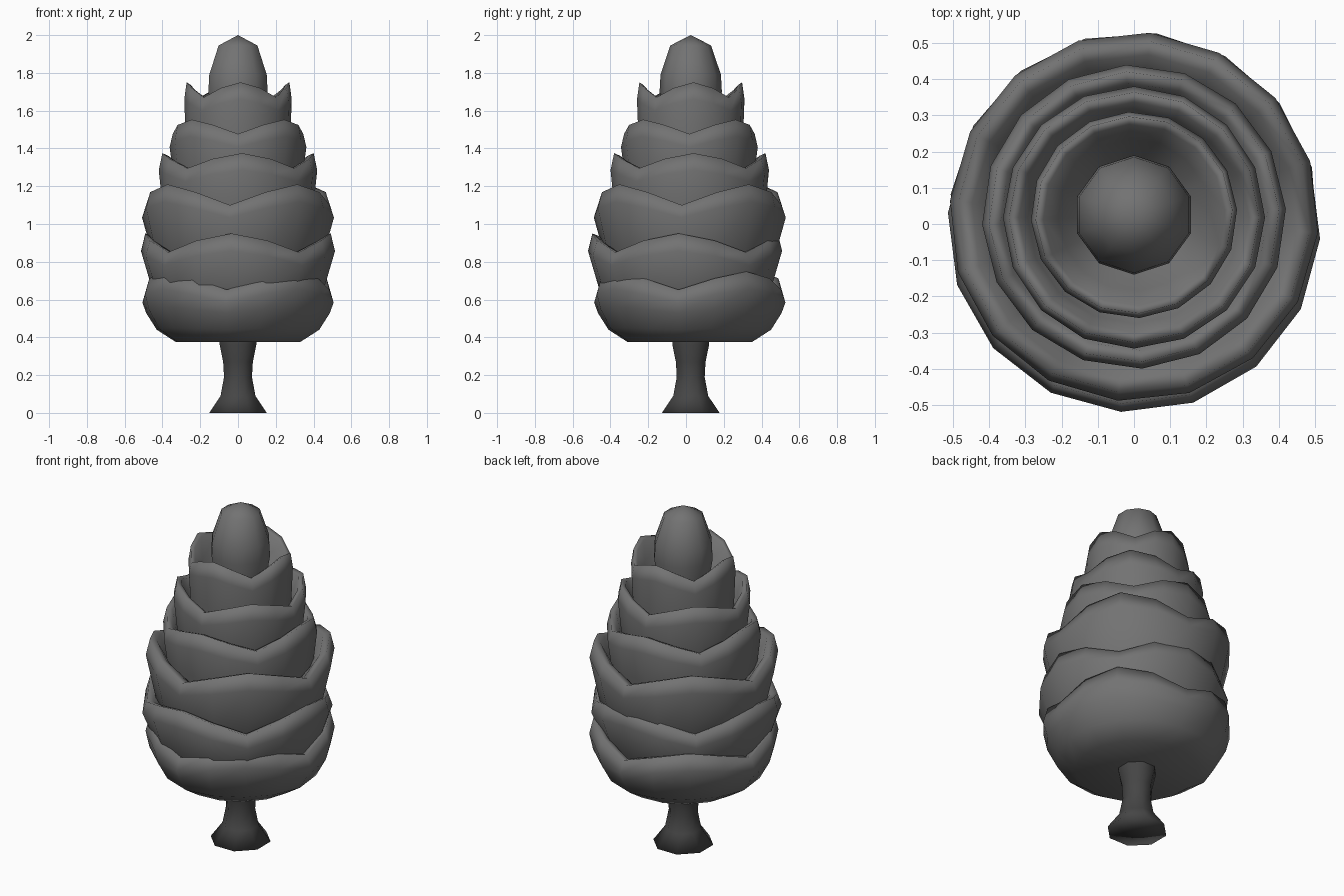
import bpy, bmesh
from math import sin, cos, pi, radians

if "Cube" in bpy.data.objects:
    bpy.data.objects.remove(bpy.data.objects["Cube"])


def make_material(name, v):
    m = bpy.data.materials.new(name)
    m.diffuse_color = (v, v, v, 1)
    m.use_nodes = True
    m.node_tree.nodes["Principled BSDF"].inputs["Base Color"].default_value = m.diffuse_color
    return m


LEAF = make_material("leaf_grey", 0.17)
BARK = make_material("bark_grey", 0.06)


def lathe(name, sides, rings, mat, cx=0.0, cy=0.0, phase=0.0, wave=None):
    """rings: (radius, z, wave weight); radius 0 closes to a point."""
    bm = bmesh.new()
    loops = []
    for r, z, w in rings:
        if r == 0:
            loops.append([bm.verts.new((cx, cy, z))])
            continue
        loop = []
        for i in range(sides):
            a = phase + 2 * pi * i / sides
            dz = wave(i) * w if wave else 0
            loop.append(bm.verts.new((cx + r * sin(a), cy - r * cos(a), z + dz)))
        loops.append(loop)
    for lo, hi in zip(loops, loops[1:]):
        for i in range(sides):
            j = (i + 1) % sides
            if len(lo) == 1:
                bm.faces.new((lo[0], hi[j], hi[i]))
            elif len(hi) == 1:
                bm.faces.new((lo[i], lo[j], hi[0]))
            else:
                bm.faces.new((lo[i], lo[j], hi[j], hi[i]))
    for f in bm.faces:
        f.smooth = True
    mesh = bpy.data.meshes.new(name)
    bm.to_mesh(mesh)
    bm.free()
    mesh.materials.append(mat)
    ob = bpy.data.objects.new(name, mesh)
    bpy.context.collection.objects.link(ob)
    return ob


# Trunk with flared foot
lathe("trunk", 8, [(0, 0, 0), (0.165, 0, 0), (0.1, 0.09, 0), (0.08, 0.19, 0),
                   (0.085, 0.27, 0), (0.105, 0.36, 0), (0.105, 0.38, 0)],
      BARK, cy=0.025, phase=pi / 8)

# Foliage cups: radius, mean rim z, rim amplitude, peak angle, y centre
TIERS = [
    (0.51, 0.70, 0.048, 38, 0.02),
    (0.515, 0.90, 0.05, -4, -0.005),
    (0.51, 1.155, 0.055, 40, 0.02),
    (0.42, 1.335, 0.04, 3, 0.02),
    (0.362, 1.515, 0.038, 45, 0.018),
    (0.285, 1.71, 0.04, 3, 0.025),
]


def zigzag(amp):
    return lambda i: amp * (1, 0.25, -1, 0.25)[i % 4]


# Each cup is an open shell that dips inward to meet the foot of the next one
foot = None
for n, (r, z1, amp, ang, cy) in enumerate(TIERS, 1):
    if foot is None:
        z0 = 0.375
        wall = [(0, z0, 0), (0.65 * r, z0, 0), (0.85 * r, z0 + 0.07, 0.1),
                (0.96 * r, z0 + 0.17, 0.35)]
    else:
        r0, z0 = foot
        r0 = min(r0, 0.95 * r)
        wall = [(r0, z0 - 0.05, 0), ((r0 + r) / 2, z0 + 0.06, 0.15)]
    top = TIERS[n][0] * 0.82 if n < len(TIERS) else 0.15
    foot = (min(0.78 * r, top + 0.04), z1 - 0.11)
    rings = wall + [(r, z1 - 0.08, 0.75), (0.955 * r, z1, 1), (0.88 * r, z1 - 0.01, 0.9),
                    (foot[0] + 0.02, z1 - 0.07, 0.4), (foot[0] - 0.04, z1 - 0.14, 0)]
    lathe(f"foliage_tier_{n}", 16, rings, LEAF, cy=cy, phase=radians(ang),
          wave=zigzag(amp))

# Pointed crown bud
lathe("crown", 10, [(0.14, 1.55, 0), (0.165, 1.70, 0), (0.16, 1.79, 0),
                    (0.108, 1.945, 0), (0, 2.0, 0)], LEAF, cy=0.025)
